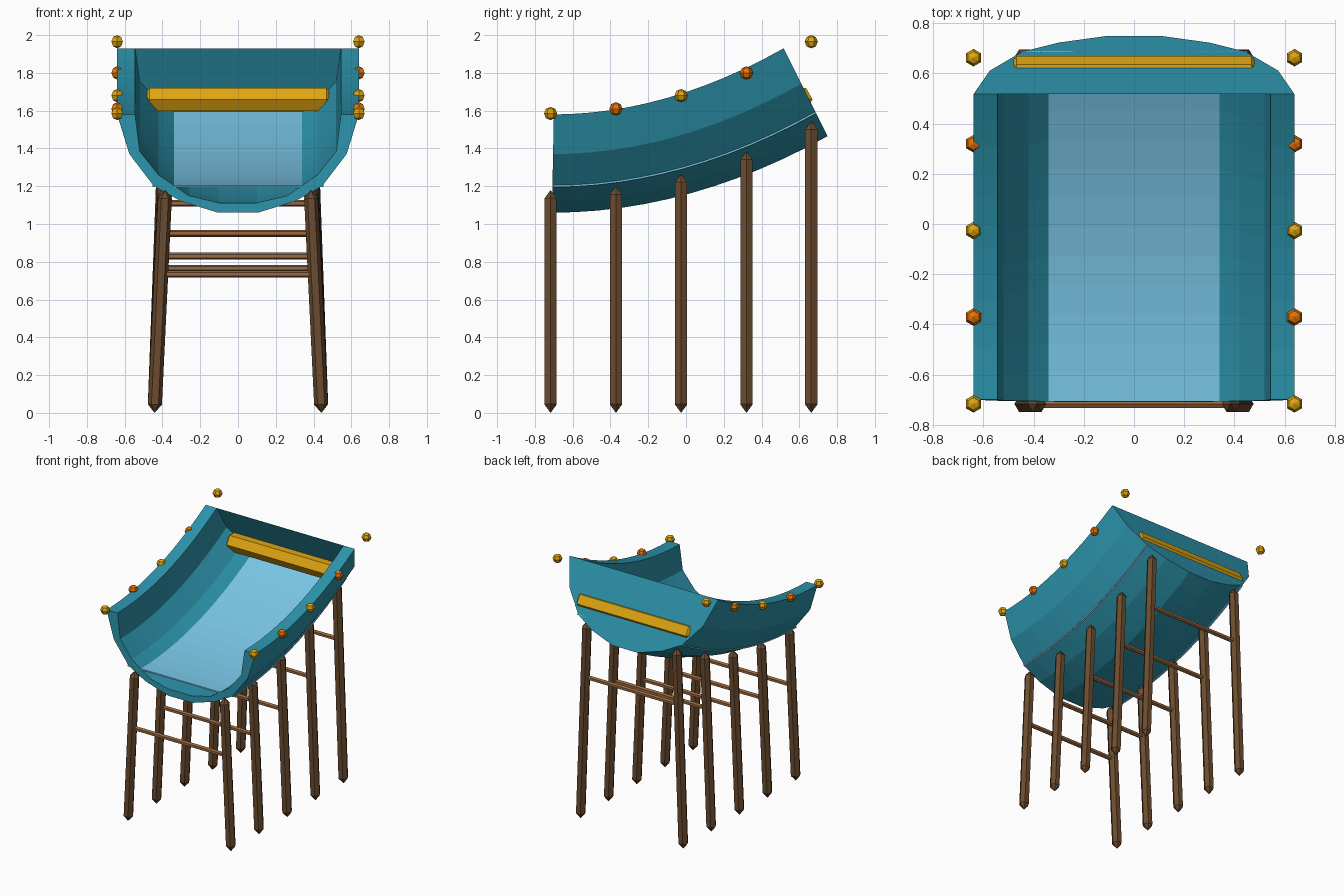
import bpy, bmesh, math
from mathutils import Vector, Matrix

if "Cube" in bpy.data.objects:
    bpy.data.objects.remove(bpy.data.objects["Cube"])


def material(name, rgb):
    m = bpy.data.materials.new(name)
    lin = [((c / 255 + 0.055) / 1.055) ** 2.4 for c in rgb]
    m.diffuse_color = (*lin, 1)
    m.use_nodes = True
    m.node_tree.nodes["Principled BSDF"].inputs["Base Color"].default_value = m.diffuse_color
    return m


TEAL = material("teal", (44, 148, 172))
WATER = material("water_blue", (122, 198, 230))
WOOD = material("dark_wood", (108, 76, 47))
RUNG = material("light_wood", (152, 104, 64))
YELLOW = material("golden_yellow", (224, 166, 18))
ORANGE = material("orange", (228, 116, 10))


def finish(name, bm, mat):
    bmesh.ops.recalc_face_normals(bm, faces=bm.faces)
    me = bpy.data.meshes.new(name)
    bm.to_mesh(me)
    bm.free()
    me.materials.append(mat)
    ob = bpy.data.objects.new(name, me)
    bpy.context.collection.objects.link(ob)
    return ob


def slide_point(t, x, h):
    """Point at fraction t along the slide, x across, h above the floor line."""
    y = -0.71 + 1.46 * t
    z = 1.06 + 0.19 * (y + 0.71) ** 2
    a = math.atan(-0.02 + 0.52 * t)
    return Vector((x, y - h * math.sin(a), z + h * math.cos(a)))


def sweep(name, section, mat, steps=12):
    """Closed cross-section carried along the slide, capped at both ends."""
    bm = bmesh.new()
    rings = [[bm.verts.new(slide_point(i / steps, x, h)) for x, h in section]
             for i in range(steps + 1)]
    n = len(section)
    for a, b in zip(rings, rings[1:]):
        for k in range(n):
            bm.faces.new((a[k], a[(k + 1) % n], b[(k + 1) % n], b[k]))
    for ring in (rings[0], rings[-1]):
        bmesh.ops.triangulate(bm, faces=[bm.faces.new(ring)])
    return finish(name, bm, mat)


def rod(name, a, b, r, tip, mat, tip_r=0.0, phase=0.0):
    """Six-sided rod from a to b whose ends narrow to tip_r over length tip."""
    a, b = Vector(a), Vector(b)
    d = (b - a).normalized()
    u = Vector((0, 1, 0)).cross(d).normalized()
    v = d.cross(u)
    bm = bmesh.new()
    rings = []
    for c, rr in ((a, tip_r), (a + d * tip, r), (b - d * tip, r), (b, tip_r)):
        rings.append([bm.verts.new(c + u * rr * math.cos(phase + k * math.pi / 3)
                                   + v * rr * math.sin(phase + k * math.pi / 3))
                      for k in range(6)])
    for p, q in zip(rings, rings[1:]):
        for k in range(6):
            bm.faces.new((p[k], p[(k + 1) % 6], q[(k + 1) % 6], q[k]))
    if tip_r > 0:
        bm.faces.new(rings[0])
        bm.faces.new(rings[-1])
    else:
        bmesh.ops.remove_doubles(bm, verts=bm.verts, dist=1e-5)
    return finish(name, bm, mat)


# Trough: thick open half-pipe
outer = [(0.64, 0.52), (0.575, 0.31), (0.445, 0.14), (0.30, 0.06), (0.106, 0.0)]
inner = [(0.545, 0.52), (0.52, 0.325), (0.42, 0.20), (0.26, 0.09), (0.10, 0.052)]


def mirrored(half):
    return half + [(-x, h) for x, h in reversed(half)]


sweep("slide_trough", mirrored(outer) + mirrored(inner)[::-1], TEAL)

# Water: thin sheet lying in the trough
sweep("water_sheet", [(0.453, 0.135), (0.453, 0.145), (-0.453, 0.145), (-0.453, 0.135)], WATER)

# Supports and rim lamps at five stations: y, leg top, rung height, lamp height
stations = [(-0.717, 1.18, 0.735, 1.585), (-0.371, 1.20, 0.765, 1.61),
            (-0.026, 1.265, 0.83, 1.68), (0.32, 1.385, 0.95, 1.80),
            (0.663, 1.545, 1.11, 1.965)]
for i, (y, top, rung, lamp) in enumerate(stations):
    for side, s in (("left", -1), ("right", 1)):
        rod(f"leg_{side}_{i}", (s * 0.442, y, 0.0), (s * 0.385, y, top), 0.037, 0.045, WOOD)
        bm = bmesh.new()
        bmesh.ops.create_uvsphere(bm, u_segments=6, v_segments=4, radius=0.035,
                                  matrix=Matrix.Translation((s * 0.64, y, lamp)))
        finish(f"rim_lamp_{side}_{i}", bm, ORANGE if i % 2 else YELLOW)
    rx = 0.442 - 0.057 * rung / top
    rod(f"cross_rung_{i}", (-rx, y, rung), (rx, y, rung), 0.018, 0.01, RUNG, 0.012)

# Starting grab bar across the high end
rod("grab_bar", (-0.483, 0.60, 1.66), (0.483, 0.60, 1.66), 0.07, 0.015, YELLOW,
    0.05, math.pi / 6)
